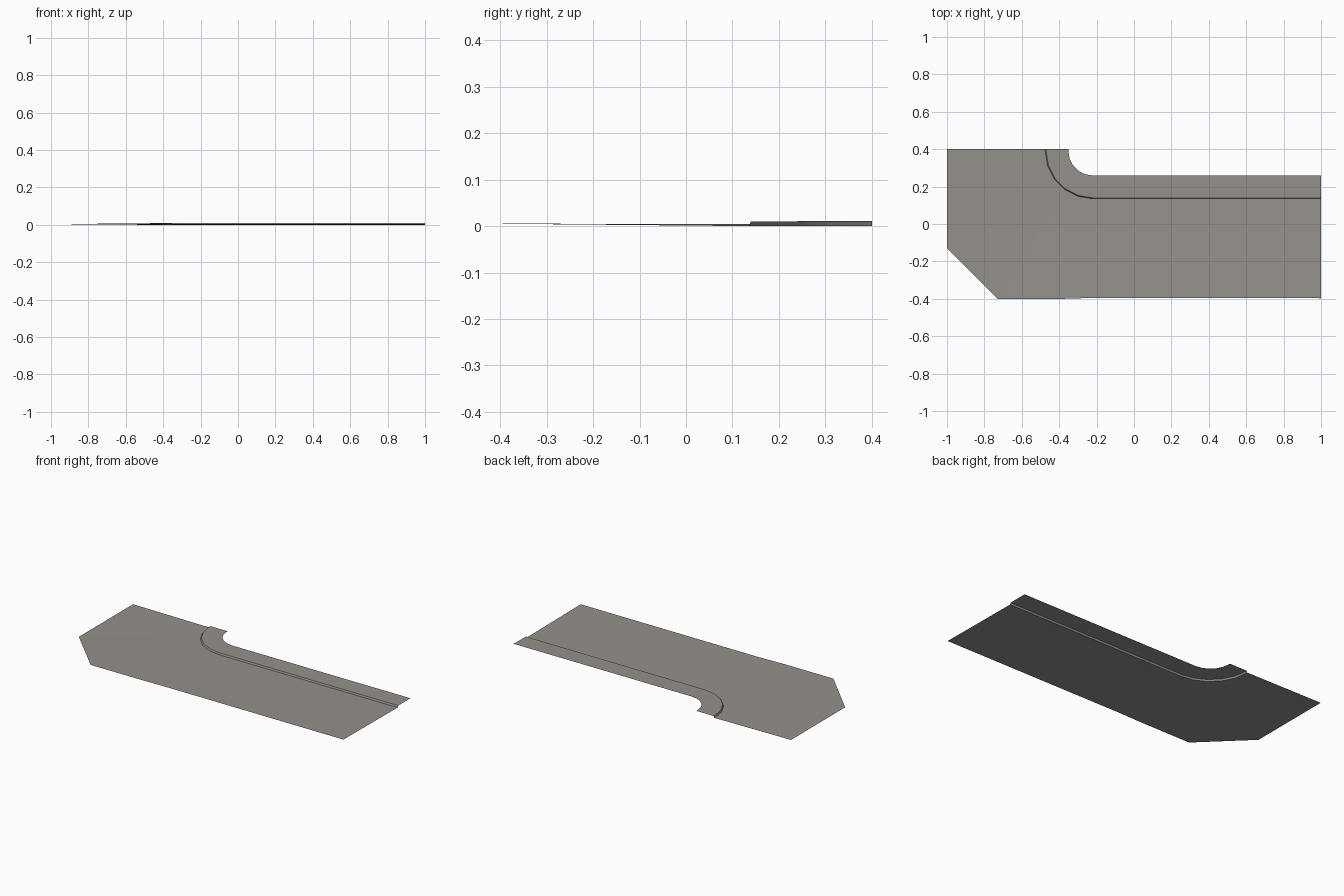
import bpy, math

if "Cube" in bpy.data.objects:
    bpy.data.objects.remove(bpy.data.objects["Cube"])

# one flat colour for the whole street corner
mat = bpy.data.materials.new("warm grey asphalt")
mat.diffuse_color = (0.30, 0.28, 0.255, 1)
mat.use_nodes = True
mat.node_tree.nodes["Principled BSDF"].inputs["Base Color"].default_value = mat.diffuse_color

CX, CY = -0.22, 0.39      # centre of the corner curve
ARC = 5                   # segments round the corner


def kerb_path(r):
    """Line parallel to the kerb at radius r from the corner centre."""
    pts = [(1.0, CY - r)]
    for i in range(ARC + 1):
        a = math.radians(-90 - 90 * i / ARC)
        pts.append((CX + r * math.cos(a), CY + r * math.sin(a)))
    return pts + [(CX - r, 0.4)]


def loft(name, rows):
    """Open sheet joining rows of equal point count."""
    n = len(rows[0])
    verts = [p for row in rows for p in row]
    faces = [(j * n + i, j * n + i + 1, (j + 1) * n + i + 1, (j + 1) * n + i)
             for j in range(len(rows) - 1) for i in range(n - 1)]
    me = bpy.data.meshes.new(name)
    me.from_pydata(verts, [], faces)
    me.materials.append(mat)
    me.update()
    if sum(p.normal.z for p in me.polygons) < 0:
        me.flip_normals()
    ob = bpy.data.objects.new(name, me)
    bpy.context.collection.objects.link(ob)
    bpy.context.view_layer.objects.active = ob
    ob.select_set(True)
    bpy.ops.object.shade_smooth_by_angle(angle=math.radians(30))
    ob.select_set(False)
    return ob


def level(path, z):
    return [(x, y, z) for x, y in path]


# road: crown line on the outside falling to the gutter
crown = [(1, -0.397, 0.005), (-0.22, -0.395, 0.005), (-0.38, -0.4, 0.006),
         (-0.73, -0.4, 0.006), (-1, -0.13, 0.004), (-1, 0.15, 0.004),
         (-1, 0.39, 0.004), (-1, 0.4, 0.004)]
gutter = level(kerb_path(0.255), 0.0)
loft("road", [crown, gutter])

# pavement: kerb face, then flat walkway
loft("pavement", [gutter, level(kerb_path(0.25), 0.010),
                  level(kerb_path(0.131), 0.0105)])
